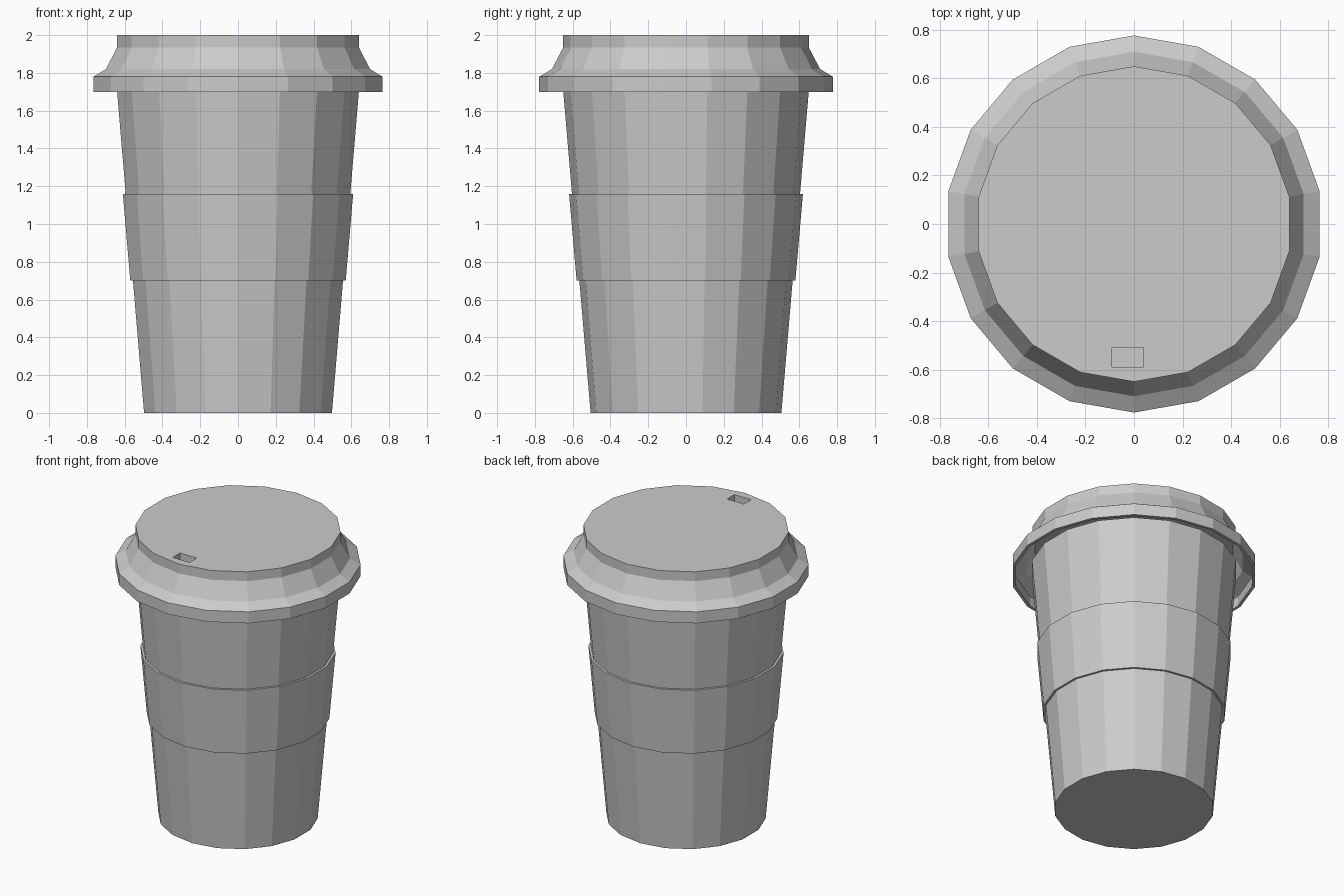
import bpy, bmesh
from math import sin, cos, tau

if "Cube" in bpy.data.objects:
    bpy.data.objects.remove(bpy.data.objects["Cube"])

SIDES = 18


def lathe(name, profile, closed=False):
    """Turn an (r, z) profile around z; open profiles are capped at both ends."""
    bm = bmesh.new()
    rings = [[bm.verts.new((r * sin(tau * i / SIDES), r * cos(tau * i / SIDES), z))
              for i in range(SIDES)] for r, z in profile]
    pairs = list(zip(rings, rings[1:]))
    if closed:
        pairs.append((rings[-1], rings[0]))
    else:
        bm.faces.new(rings[0])
        bm.faces.new(rings[-1])
    for a, b in pairs:
        for i in range(SIDES):
            j = (i + 1) % SIDES
            bm.faces.new((a[i], a[j], b[j], b[i]))
    bmesh.ops.recalc_face_normals(bm, faces=bm.faces)
    mesh = bpy.data.meshes.new(name)
    bm.to_mesh(mesh)
    bm.free()
    ob = bpy.data.objects.new(name, mesh)
    bpy.context.collection.objects.link(ob)
    return ob


# Tapered cup
lathe("cup", [(0.505, 0), (0.654, 1.75)])

# Thin sleeve band around the cup
lathe("sleeve", [(0.579, 0.70), (0.619, 1.16), (0.602, 1.16), (0.562, 0.70)], closed=True)

# Hollow lid, open underneath
lid = lathe("lid", [(0.65, 2.0), (0.65, 1.935), (0.71, 1.82), (0.777, 1.78), (0.777, 1.70),
                    (0.757, 1.70), (0.757, 1.768), (0.695, 1.806), (0.635, 1.92)])

# Sip opening cut into the lid top
bpy.ops.mesh.primitive_cube_add(size=1, location=(-0.025, -0.55, 2.0))
cutter = bpy.context.object
cutter.name = "sip_cutter"
cutter.scale = (0.13, 0.08, 0.12)
cutter.hide_render = True
mod = lid.modifiers.new("sip_hole", 'BOOLEAN')
mod.operation = 'DIFFERENCE'
mod.solver = 'EXACT'
mod.object = cutter
bpy.context.view_layer.objects.active = lid
bpy.ops.object.modifier_apply(modifier=mod.name)
bpy.data.objects.remove(cutter)
